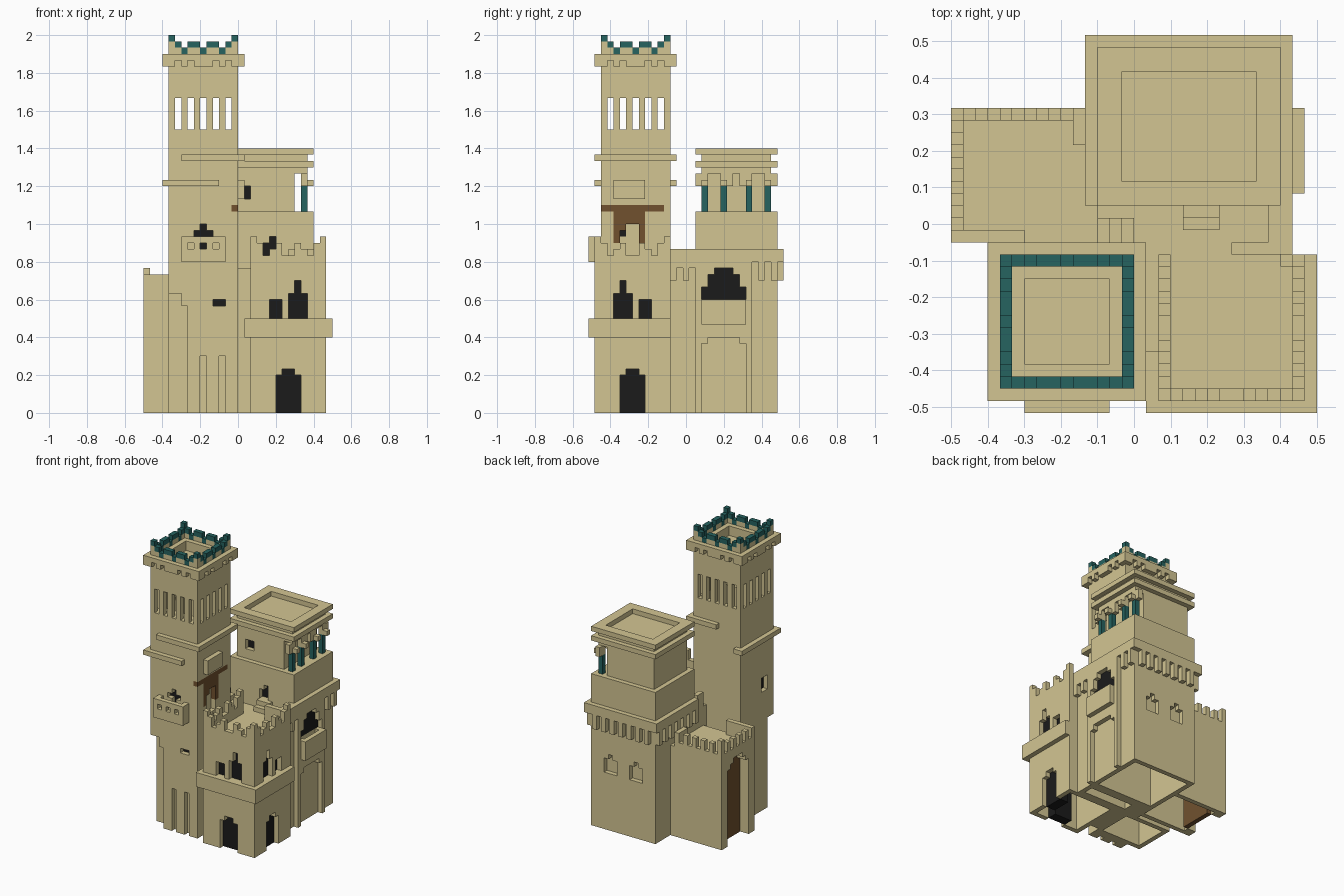
import bpy
import bmesh
from itertools import product

if "Cube" in bpy.data.objects:
    bpy.data.objects.remove(bpy.data.objects["Cube"], do_unlink=True)

UNIT = 1 / 30  # one block


def material(name, rgb):
    mat = bpy.data.materials.new(name)
    mat.use_nodes = True
    mat.diffuse_color = (*rgb, 1)
    mat.node_tree.nodes["Principled BSDF"].inputs["Base Color"].default_value = (*rgb, 1)
    return mat


SAND, TEAL, WOOD, DARK = range(4)
MATS = [material("sandstone", (.65, .56, .29)), material("teal", (.019, .125, .117)),
        material("wood", (.165, .083, .028)), material("dark opening", (.011, .011, .011))]


def span(x0, x1, y0, y1, z0, z1):
    return product(range(x0, x1), range(y0, y1), range(z0, z1))


class Part:
    """A solid made of blocks that can be filled, carved and painted."""

    def __init__(self, name):
        self.name, self.cells = name, {}

    def fill(self, *box, mat=SAND):
        for c in span(*box):
            self.cells[c] = mat

    def carve(self, *box):
        for c in span(*box):
            self.cells.pop(c, None)

    def opening(self, side, plane, steps, mat=DARK, recess=1, depth=2):
        """Recess with a coloured back; steps are (from, to, bottom, top)."""
        inward = 1 if side in ("front", "west") else -1

        def box(start, n, u0, u1, z0, z1):
            d = sorted((plane + inward * start, plane + inward * (start + n)))
            return (u0, u1, *d, z0, z1) if side in ("front", "back") else (*d, u0, u1, z0, z1)

        for step in steps:
            self.carve(*box(0, recess, *step))
            self.fill(*box(recess, depth, *step), mat=mat)

    def build(self):
        bm = bmesh.new()
        verts = {}

        def vert(p):
            if p not in verts:
                verts[p] = bm.verts.new((p[0] * UNIT, (p[1] - .5) * UNIT, p[2] * UNIT))
            return verts[p]

        for c, mat in self.cells.items():
            for axis, sign in product(range(3), (0, 1)):
                near = list(c)
                near[axis] += 2 * sign - 1
                if tuple(near) in self.cells:
                    continue
                u, v = (axis + 1) % 3, (axis + 2) % 3
                loop = []
                for du, dv in ((0, 0), (1, 0), (1, 1), (0, 1)):
                    p = list(c)
                    p[axis] += sign
                    p[u] += du
                    p[v] += dv
                    loop.append(vert(tuple(p)))
                bm.faces.new(loop if sign else loop[::-1]).material_index = mat
        bmesh.ops.dissolve_limit(bm, angle_limit=.02, verts=bm.verts[:], edges=bm.edges[:],
                                 delimit={'MATERIAL'})
        mesh = bpy.data.meshes.new(self.name)
        bm.to_mesh(mesh)
        bm.free()
        for m in MATS:
            mesh.materials.append(m)
        bpy.context.collection.objects.link(bpy.data.objects.new(self.name, mesh))


def ring(x0, x1, y0, y1):
    """Cells around a rectangle with their index along the side."""
    for x, y in product(range(x0, x1), range(y0, y1)):
        if x in (x0, x1 - 1):
            yield x, y, y - y0
        elif y in (y0, y1 - 1):
            yield x, y, x - x0


# Tall tower: hollow shaft, notched corner, foot slots and belfry slits
tower = Part("tall_tower")
tower.fill(-11, 0, -13, -2, 0, 56)
tower.carve(-9, -2, -11, -4, 55, 56)
tower.carve(-10, -1, -10, -3, 0, 45)
tower.carve(-11, -9, -13, -11, 0, 19)
tower.carve(-9, -8, -13, -11, 0, 17)
for x in (-6, -3):
    tower.carve(x, x + 1, -13, -12, 0, 9)
tower.carve(-10, -1, -12, -3, 45, 50)
for i in range(1, 10, 2):
    tower.carve(-11 + i, -10 + i, -13, -2, 45, 50)
    tower.carve(-11, 0, -13 + i, -12 + i, 45, 50)
tower.opening("front", -13, [(-4, -2, 17, 18)])
tower.opening("front", -13, [(-7, -4, 28, 29), (-6, -5, 25, 30)])
tower.opening("west", -11, [(-11, -9, 25, 28)])
# Timber door frame set in the wall
tower.fill(-1, 0, -13, -3, 32, 33, mat=WOOD)
tower.fill(-1, 0, -11, -6, 27, 32, mat=WOOD)
tower.opening("east", 0, [(-10, -9, 25, 29), (-9, -7, 25, 30)], mat=SAND)
tower.fill(-2, -1, -10, -9, 28, 29, mat=DARK)
tower.build()

# Stepped string courses and wall panel
bands = Part("tower_bands")
bands.fill(-12, -3, -14, -13, 36, 37)
bands.fill(-12, -11, -14, -1, 36, 37)
bands.fill(-12, -10, -2, -1, 36, 37)
bands.fill(-9, 1, -14, -13, 40, 41)
bands.fill(0, 1, -14, -1, 40, 41)
bands.fill(-6, 1, -2, -1, 40, 41)
bands.fill(0, 1, -11, -6, 34, 37)
bands.build()

# Tower crown: corbels, cornice and coloured battlements
crown = Part("tower_crown")
crown.fill(-12, 1, -14, -1, 56, 57)
for x, y, i in ring(-12, 1, -14, -1):
    if i not in (2, 4, 8, 10):
        crown.fill(x, x + 1, y, y + 1, 55, 56)
crown.carve(-9, -2, -11, -4, 56, 57)
for x, y, i in ring(-11, 0, -13, -2):
    top = 60 if i in (0, 10) else 58 if i in (2, 5, 8) else 59
    crown.fill(x, x + 1, y, y + 1, 57, top - 1)
    crown.fill(x, x + 1, y, y + 1, top - 1, top, mat=TEAL)
crown.build()

# Tower balcony
balcony = Part("tower_balcony")
balcony.fill(-9, -2, -15, -13, 24, 28)
balcony.carve(-8, -3, -14, -13, 25, 28)
for x in (-8, -6, -4):
    balcony.carve(x, x + 1, -15, -14, 26, 27)
balcony.build()

# Gatehouse block with doors, windows and battlements
gate = Part("gatehouse")
gate.fill(2, 14, -14, -2, 0, 23)
gate.fill(0, 2, -10, -2, 0, 23)
gate.carve(3, 13, -13, -3, 0, 22)
gate.fill(1, 15, -15, -2, 12, 15)
for side, plane, door, tall, low in (("front", -14, 6, 8, 5), ("east", 14, -10, -11, -7)):
    gate.opening(side, plane, [(door, door + 4, 0, 6), (door + 1, door + 3, 6, 7)])
    gate.opening(side, plane, [(tall, tall + 3, 15, 19), (tall + 1, tall + 2, 19, 21)])
    gate.opening(side, plane, [(low, low + 2, 15, 18)])
for x, y, i in ring(2, 14, -14, -2):
    if y < -3 or x in (2, 13):
        gate.fill(x, x + 1, y, y + 1, 23, (28, 27, 25, 26, 27, 25)[min(i, 11 - i)])
gate.fill(12, 13, -3, -2, 23, 25)
gate.build()

# Hollow keep body, arched bay and corbelled parapet
keep = Part("keep")
keep.fill(-3, 12, 2, 15, 0, 26)
keep.carve(-2, 11, 3, 14, 0, 23)
keep.fill(-3, 12, -2, 2, 0, 23)
keep.carve(1, 11, -1, 1, 0, 22)
keep.fill(12, 13, 2, 11, 0, 26)
keep.carve(12, 13, 3, 10, 0, 11)
keep.carve(12, 13, 4, 9, 11, 12)
keep.fill(-4, 13, 2, 16, 24, 26)
keep.fill(11, 13, -2, 2, 23, 26)
keep.fill(8, 11, -2, -1, 23, 26)
for x, y, i in ring(-4, 13, -2, 16):
    if i % 2 == 0 and (y > 1 or x == 12):
        keep.fill(x, x + 1, y, y + 1, 21, 24)
# Side balcony below the arched window
keep.fill(13, 14, 3, 10, 14, 18)
keep.carve(12, 13, 4, 9, 15, 18)
keep.opening("east", 13, [(3, 10, 18, 20), (4, 9, 20, 22), (5, 8, 22, 23)])
for x in (0, 6):
    keep.opening("back", 15, [(x, x + 3, 12, 15), (x + 1, x + 2, 15, 16)], mat=SAND, depth=1)
# Upper storey, roof steps and its door
keep.fill(-3, 12, 2, 15, 26, 32)
for i in range(3):
    keep.fill(-1 - i, -i, -1, 1, 23, 24 + i)
keep.fill(4, 7, 0, 2, 23, 24)
keep.fill(4, 7, 1, 2, 24, 25)
keep.opening("front", 2, [(4, 6, 25, 27), (5, 6, 27, 28)])
keep.build()

# Penthouse with layered roof
house = Part("penthouse")
house.fill(-2, 9, 3, 14, 32, 38)
house.opening("front", 3, [(0, 2, 34, 36)])
house.fill(-2, 11, 3, 14, 38, 41)
house.fill(-3, 12, 2, 15, 39, 40)
house.fill(-3, 12, 2, 15, 41, 42)
house.carve(-1, 10, 4, 13, 41, 42)
house.build()

# Loggia columns with capitals
loggia = Part("loggia_columns")
for y, arm in ((3, 2), (6, 7), (10, 9), (13, 14)):
    loggia.fill(10, 11, y, y + 1, 32, 36, mat=TEAL)
    loggia.fill(10, 12, y, y + 1, 36, 37)
    loggia.fill(10, 11, arm, arm + 1, 36, 37)
    loggia.fill(10, 11, min(y, arm), max(y, arm) + 1, 37, 38)
loggia.build()

# Low hollow wing with deep timber gate and battlements
wing = Part("low_wing")
wing.fill(-15, -3, -1, 10, 0, 19)
wing.carve(-14, -3, 0, 9, 0, 18)
wing.fill(-14, -13, 0, 9, 0, 18)
wing.opening("west", -15, [(1, 8, 0, 16), (2, 7, 16, 17), (3, 6, 17, 18)],
             mat=WOOD, recess=2, depth=1)
for x, y, i in ring(-15, -4, -1, 10):
    if x == -15 or y == 9:
        wing.fill(x, x + 1, y, y + 1, 19, 20 if i % 2 else 22)
wing.fill(-15, -9, -1, 0, 19, 22)
wing.fill(-15, -14, 9, 10, 22, 23)
wing.fill(-5, -4, 7, 9, 19, 22)
wing.build()
